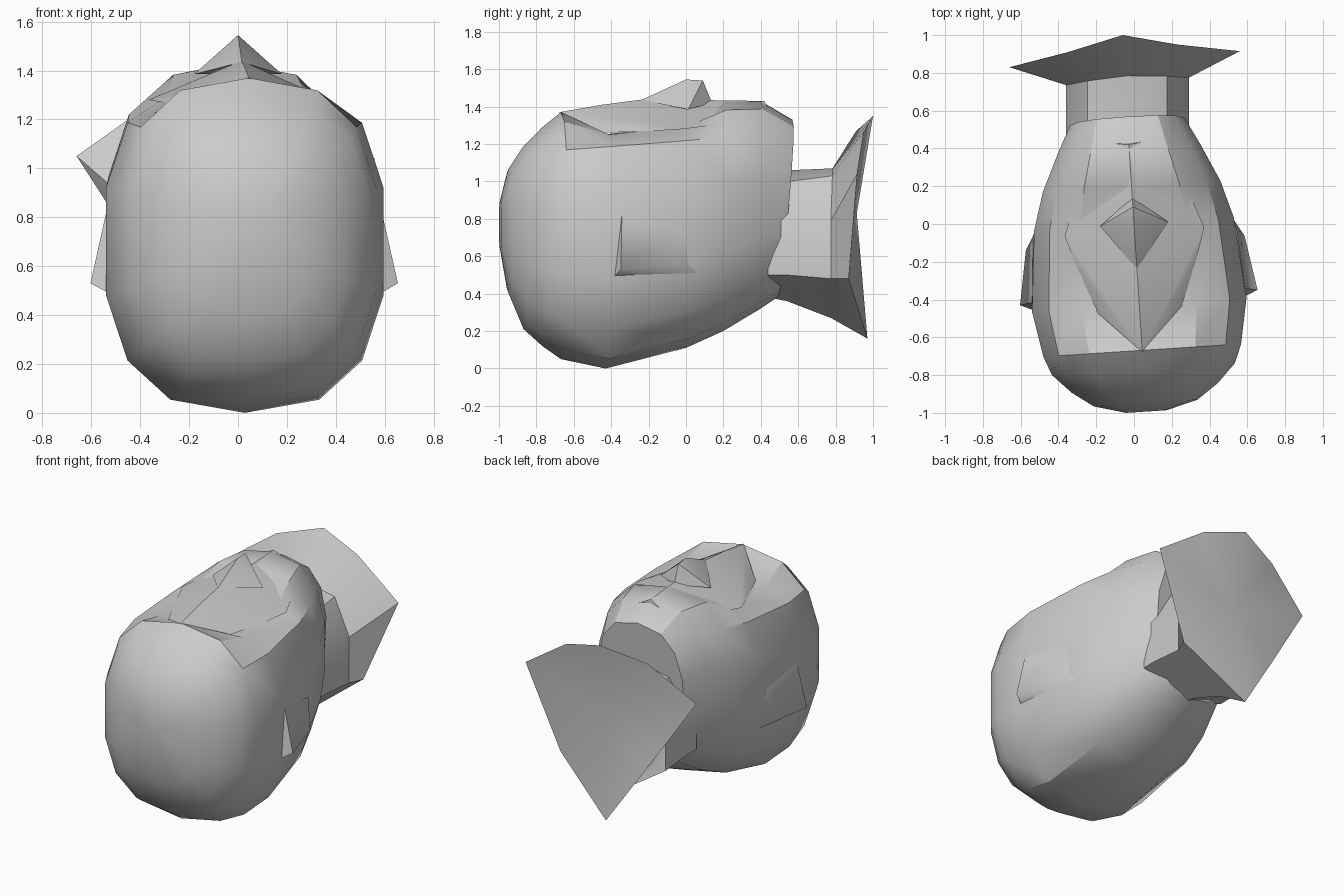
import bpy, bmesh, math

cube = bpy.data.objects.get("Cube")
if cube:
    bpy.data.objects.remove(cube, do_unlink=True)

TURN = 0.065  # the body sits slightly turned about z

grey = bpy.data.materials.new("plain_grey")
grey.use_nodes = True
grey.diffuse_color = (0.6, 0.6, 0.6, 1)
grey.node_tree.nodes["Principled BSDF"].inputs["Base Color"].default_value = (0.6, 0.6, 0.6, 1)


def finish(name, bm, turn, angle):
    bmesh.ops.recalc_face_normals(bm, faces=bm.faces)
    mesh = bpy.data.meshes.new(name)
    bm.to_mesh(mesh)
    bm.free()
    mesh.materials.append(grey)
    obj = bpy.data.objects.new(name, mesh)
    bpy.context.collection.objects.link(obj)
    obj.rotation_euler.z = turn
    bpy.ops.object.select_all(action='DESELECT')
    obj.select_set(True)
    bpy.context.view_layer.objects.active = obj
    bpy.ops.object.shade_smooth_by_angle(angle=math.radians(angle))


def loft(name, rings, turn=0.0, angle=30):
    """Bridge rings of equal length and close both ends with a fan."""
    bm = bmesh.new()
    rows = [[bm.verts.new(p) for p in ring] for ring in rings]
    for a, b in zip(rows, rows[1:]):
        for i in range(len(a)):
            j = (i + 1) % len(a)
            bm.faces.new((a[i], a[j], b[j], b[i]))
    caps = [bm.faces.new(rows[0]), bm.faces.new(rows[-1])]
    bmesh.ops.poke(bm, faces=caps)
    finish(name, bm, turn, angle)


def hull(name, points, turn=0.0, angle=30):
    """Wrap a few corner points in a closed convex skin."""
    bm = bmesh.new()
    for p in points:
        bm.verts.new(p)
    bmesh.ops.convex_hull(bm, input=bm.verts)
    loose = [v for v in bm.verts if not v.link_faces]
    bmesh.ops.delete(bm, geom=loose, context='VERTS')
    finish(name, bm, turn, angle)


def both(points):
    """Points with their mirror images across x."""
    return points + [(-x, y, z) for x, y, z in points if x]


def rounded_ring(y, half, low, high, tilt=0.0, level=2.0, sides=14):
    """Rounded section; anything above level is flattened into a ledge."""
    def soft(v):
        return math.copysign(abs(v) ** (2 / 2.6), v)
    ring = []
    for i in range(sides):
        a = math.tau * i / sides
        s, c = soft(math.sin(a)), soft(math.cos(a))
        z = (low + high) / 2 + c * (high - low) / 2
        ring.append((half * s, y + tilt * c, min(z, level)))
    return ring


# Body: rounded sections from nose to flat back, with a ledge behind the front rim
sections = [
    (-0.995, 0.11, 0.64, 0.90), (-0.95, 0.28, 0.40, 1.07), (-0.87, 0.395, 0.21, 1.19),
    (-0.77, 0.495, 0.12, 1.29), (-0.67, 0.535, 0.05, 1.37),
    (-0.43, 0.58, 0.00, 1.40, 0, 1.25), (0.00, 0.54, 0.11, 1.42, 0, 1.30),
    (0.20, 0.48, 0.20, 1.43), (0.40, 0.385, 0.32, 1.43), (0.53, 0.31, 0.38, 1.33, 0.04)]
loft("body", [rounded_ring(*s) for s in sections], TURN)

# Roof-like crown rising from the ledge
hull("crown", both([
    (0, -0.68, 1.37), (0, -0.45, 1.41), (0, -0.22, 1.44), (0, 0.42, 1.43),
    (0.22, -0.46, 1.26), (0.32, -0.20, 1.27), (0.37, -0.04, 1.28),
    (0.19, 0.45, 1.34)]), TURN, 40)

# Small fin blending forward into the crown ridge
hull("top_fin", both([
    (0, -0.24, 1.435), (0.18, 0.0, 1.385), (0, 0.0, 1.545), (0, 0.09, 1.54),
    (0, 0.14, 1.42)]), TURN, 45)

# Side flippers, smooth above with a sharp underside
flipper = [(0.54, -0.43, 0.48), (0.63, -0.39, 0.53), (0.58, -0.10, 0.56),
           (0.51, 0.02, 0.51), (0.565, -0.38, 0.82), (0.54, -0.06, 0.76),
           (0.4, -0.2, 0.6)]
for side, sign in (("left", 1), ("right", -1)):
    hull(side + "_flipper", [(sign * x, y, z) for x, y, z in flipper], TURN, 50)


# Tail stock with chamfered shoulders, flaring into the fluke
def stock_ring(y, top, shoulder, low, bottom):
    half = [(0.0, 0.03, top), (0.21, 0.015, shoulder), (0.325, 0, 0.79),
            (0.325, 0, low), (0.0, 0.02, bottom)]
    mirrored = [(-x, b, z) for x, b, z in half[3:0:-1]]
    return [(x - 0.035, y + b + 0.06 * x, z) for x, b, z in half + mirrored]


fluke = [(-0.06, 1.0, 1.35), (0.23, 0.95, 1.265), (0.56, 0.915, 1.04), (0.33, 0.87, 0.48),
         (-0.08, 0.97, 0.16), (-0.37, 0.90, 0.60), (-0.66, 0.83, 1.05), (-0.35, 0.91, 1.27)]
loft("tail", [stock_ring(0.42, 1.06, 1.0, 0.50, 0.38),
              stock_ring(0.52, 1.06, 1.0, 0.50, 0.36),
              stock_ring(0.755, 1.07, 1.03, 0.48, 0.27), fluke])
